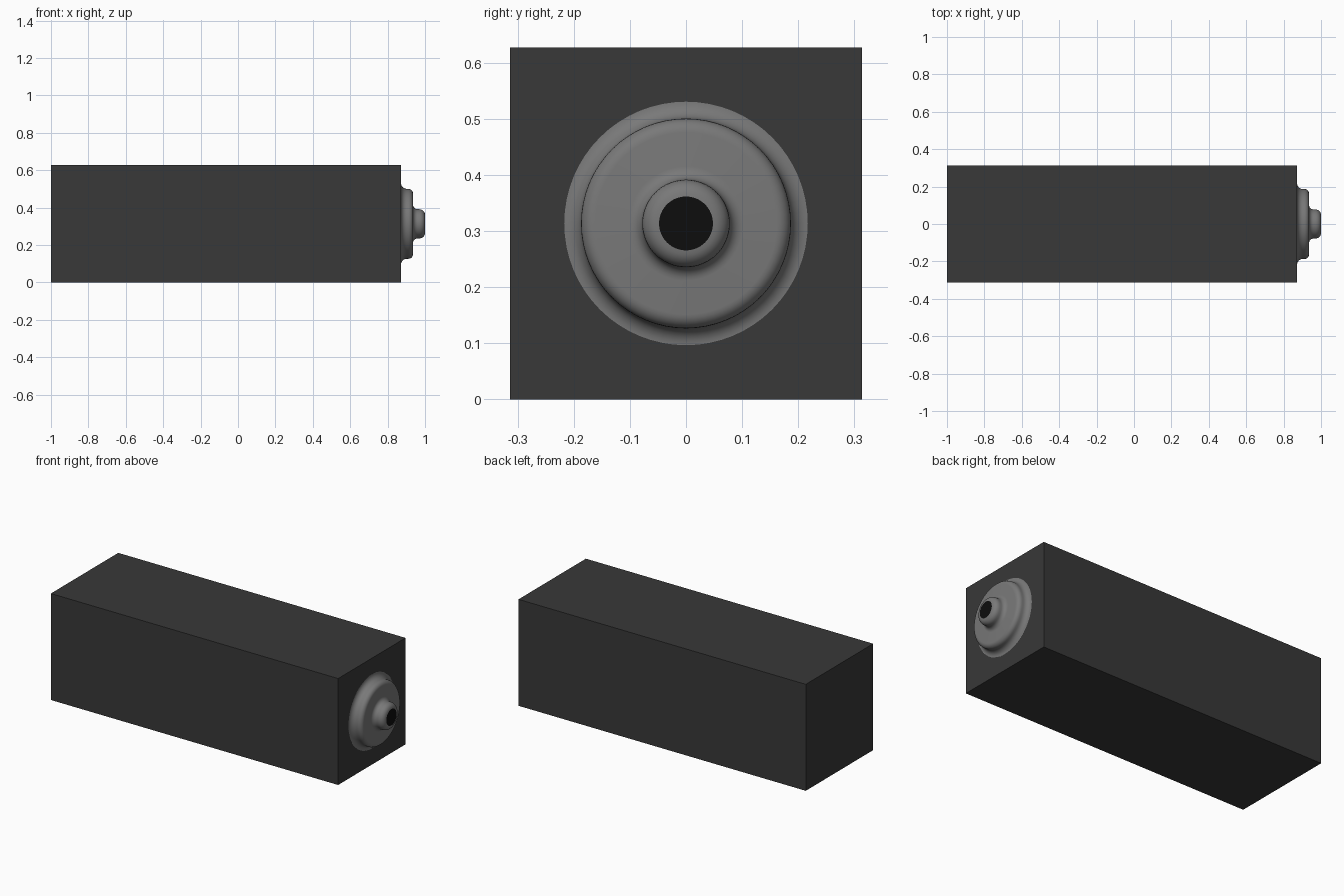
import bpy, bmesh, math

if "Cube" in bpy.data.objects:
    bpy.data.objects.remove(bpy.data.objects["Cube"])

CZ = 0.3135      # height of the long axis
END = 0.872      # x of the box end face


def material(name, v):
    m = bpy.data.materials.new(name)
    m.diffuse_color = (v, v, v, 1)
    m.use_nodes = True
    m.node_tree.nodes["Principled BSDF"].inputs["Base Color"].default_value = m.diffuse_color
    return m


def make(name, bm, mat):
    bmesh.ops.recalc_face_normals(bm, faces=bm.faces)
    me = bpy.data.meshes.new(name)
    bm.to_mesh(me)
    bm.free()
    me.materials.append(mat)
    ob = bpy.data.objects.new(name, me)
    bpy.context.collection.objects.link(ob)
    return ob


def arc(cx, cr, rad, a0, a1, n=6):
    """Points (x, radius) along a rounded corner of the profile."""
    return [(cx + rad * math.cos(math.radians(a0 + (a1 - a0) * i / n)),
             cr + rad * math.sin(math.radians(a0 + (a1 - a0) * i / n)))
            for i in range(n + 1)]


dark = material("dark grey", 0.040)
grey = material("mid grey", 0.19)
black = material("black", 0.004)

# Long square body
bm = bmesh.new()
bmesh.ops.create_cube(bm, size=1)
for v in bm.verts:
    v.co = ((v.co.x + 0.5) * (END + 1) - 1, v.co.y * 2 * CZ, v.co.z * 2 * CZ + CZ)
make("body", bm, dark)

# Stepped round collar with a small nozzle, turned around the x axis
profile = [(END, 0.219)]
profile += arc(0.902, 0.217, 0.030, 180, 270)      # flare at the body
profile += arc(0.911, 0.162, 0.025, 90, 0)         # rounded collar edge
profile += arc(0.960, 0.102, 0.024, 180, 270)      # fillet to the nozzle
profile += arc(0.970, 0.048, 0.030, 90, 0)         # rounded nozzle lip
bm = bmesh.new()
pts = [bm.verts.new((x, 0, CZ + r)) for x, r in profile]
edges = [bm.edges.new(p) for p in zip(pts, pts[1:])]
bmesh.ops.spin(bm, geom=pts + edges, cent=(0, 0, CZ), axis=(1, 0, 0),
               angle=2 * math.pi, steps=64, use_duplicate=False)
bmesh.ops.remove_doubles(bm, verts=bm.verts, dist=1e-5)
collar = make("collar", bm, grey)
for p in collar.data.polygons:
    p.use_smooth = True

# Black round tip closing the nozzle
bm = bmesh.new()
ring = [bm.verts.new((1.0, 0.048 * math.cos(a), CZ + 0.048 * math.sin(a)))
        for a in (2 * math.pi * i / 64 for i in range(64))]
face = bm.faces.new(ring)
tip = make("nozzle_tip", bm, black)
if tip.data.polygons[0].normal.x < 0:
    tip.data.flip_normals()
